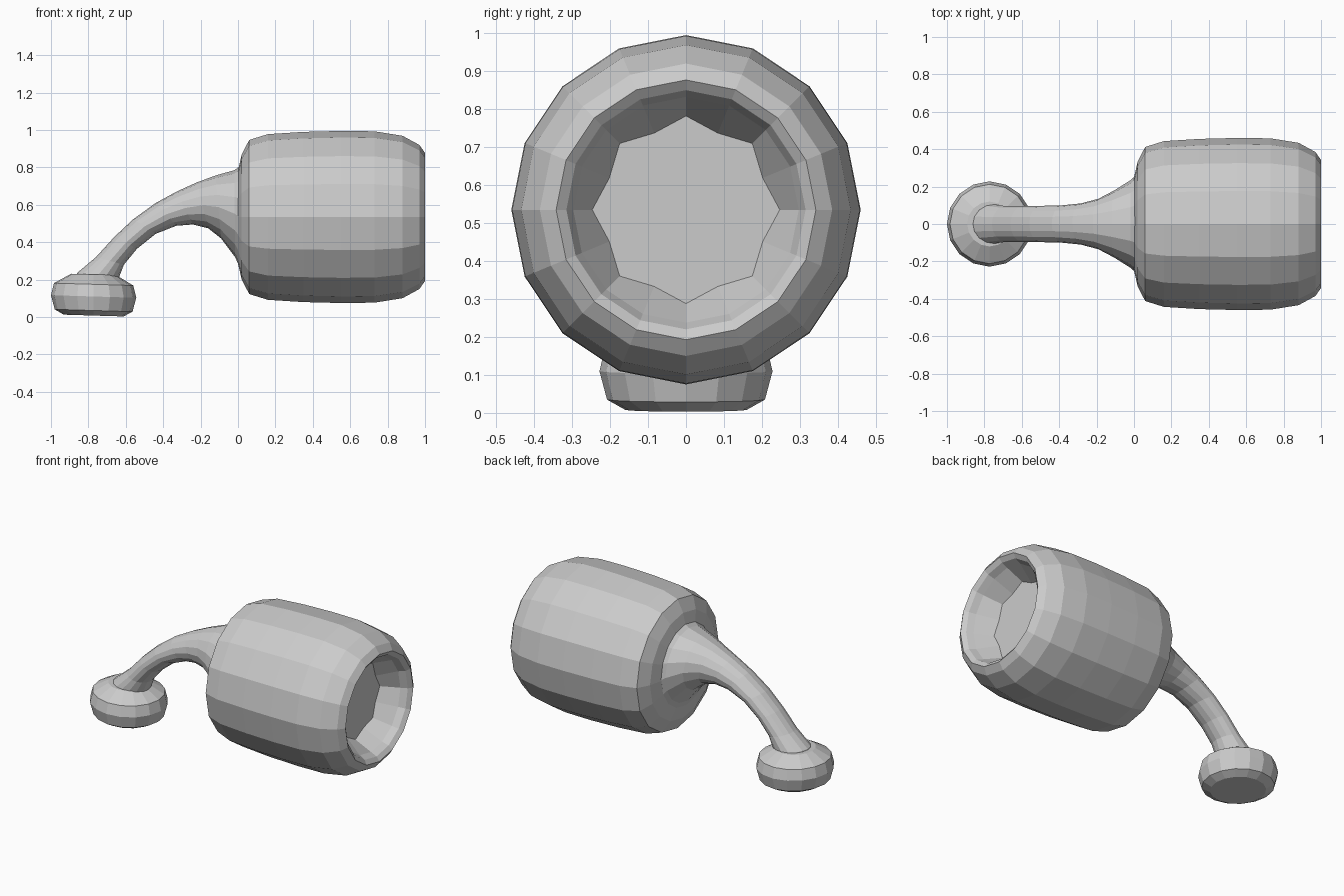
import bpy, bmesh, math
from mathutils import Vector

if "Cube" in bpy.data.objects:
    bpy.data.objects.remove(bpy.data.objects["Cube"])

SIDES = 16


def loft(name, rings):
    """Skin closed elliptical rings: (start xz, end xz, half width in y, inset of every other vertex)."""
    bm = bmesh.new()
    loops, centres = [], []
    for (ax, az), (bx, bz), w, inset in rings:
        c = Vector(((ax + bx) / 2, 0, (az + bz) / 2))
        u = Vector((ax, 0, az)) - c
        loop = []
        for i in range(SIDES):
            a = 2 * math.pi * i / SIDES
            k = inset if i % 2 else 1
            loop.append(bm.verts.new(c + k * (u * math.cos(a) + Vector((0, w * math.sin(a), 0)))))
        loops.append(loop)
        centres.append(c)
    for p, q in zip(loops, loops[1:]):
        for i in range(SIDES):
            j = (i + 1) % SIDES
            bm.faces.new((p[i], p[j], q[j], q[i]))
    # fan caps at both ends
    for loop, c in ((loops[0], centres[0]), (loops[-1], centres[-1])):
        tip = bm.verts.new(c)
        for i in range(SIDES):
            bm.faces.new((loop[i], loop[(i + 1) % SIDES], tip))
    bmesh.ops.recalc_face_normals(bm, faces=bm.faces)
    me = bpy.data.meshes.new(name)
    bm.to_mesh(me)
    bm.free()
    ob = bpy.data.objects.new(name, me)
    bpy.context.collection.objects.link(ob)
    return ob


# barrel housing with a recessed front: x, radius
ZC = 0.535
barrel = [(0.0, 0.25), (0.02, 0.335), (0.06, 0.412), (0.16, 0.443), (0.35, 0.455),
          (0.55, 0.46), (0.73, 0.458), (0.88, 0.434), (0.97, 0.385), (1.0, 0.342),
          (0.98, 0.315), (0.94, 0.297), (0.83, 0.247)]
rings = [((x, ZC + r), (x, ZC - r), r, 1) for x, r in barrel]
rings[-1] = rings[-1][:3] + (0.885,)
loft("barrel_housing", rings)

# curved neck: upper edge, lower edge, half width
neck = [((0.015, 0.81), (0.015, 0.25), 0.265), ((-0.02, 0.785), (-0.015, 0.32), 0.235),
        ((-0.12, 0.757), (-0.09, 0.42), 0.18), ((-0.22, 0.72), (-0.16, 0.475), 0.135),
        ((-0.33, 0.67), (-0.24, 0.495), 0.11), ((-0.44, 0.61), (-0.33, 0.488), 0.1),
        ((-0.56, 0.523), (-0.44, 0.445), 0.097), ((-0.66, 0.43), (-0.54, 0.365), 0.095),
        ((-0.76, 0.32), (-0.61, 0.28), 0.095), ((-0.86, 0.236), (-0.635, 0.215), 0.105),
        ((-0.88, 0.16), (-0.63, 0.16), 0.11)]
loft("curved_neck", [(a, b, w, 1) for a, b, w in neck])

# round foot, leaning very slightly: z, radius
TILT, XC = 0.03, -0.772
foot = [(0.008, 0.16), (0.035, 0.208), (0.11, 0.228), (0.175, 0.212), (0.228, 0.12)]
loft("round_foot", [((XC - r, z + r * TILT), (XC + r, z - r * TILT), r, 1) for z, r in foot])
